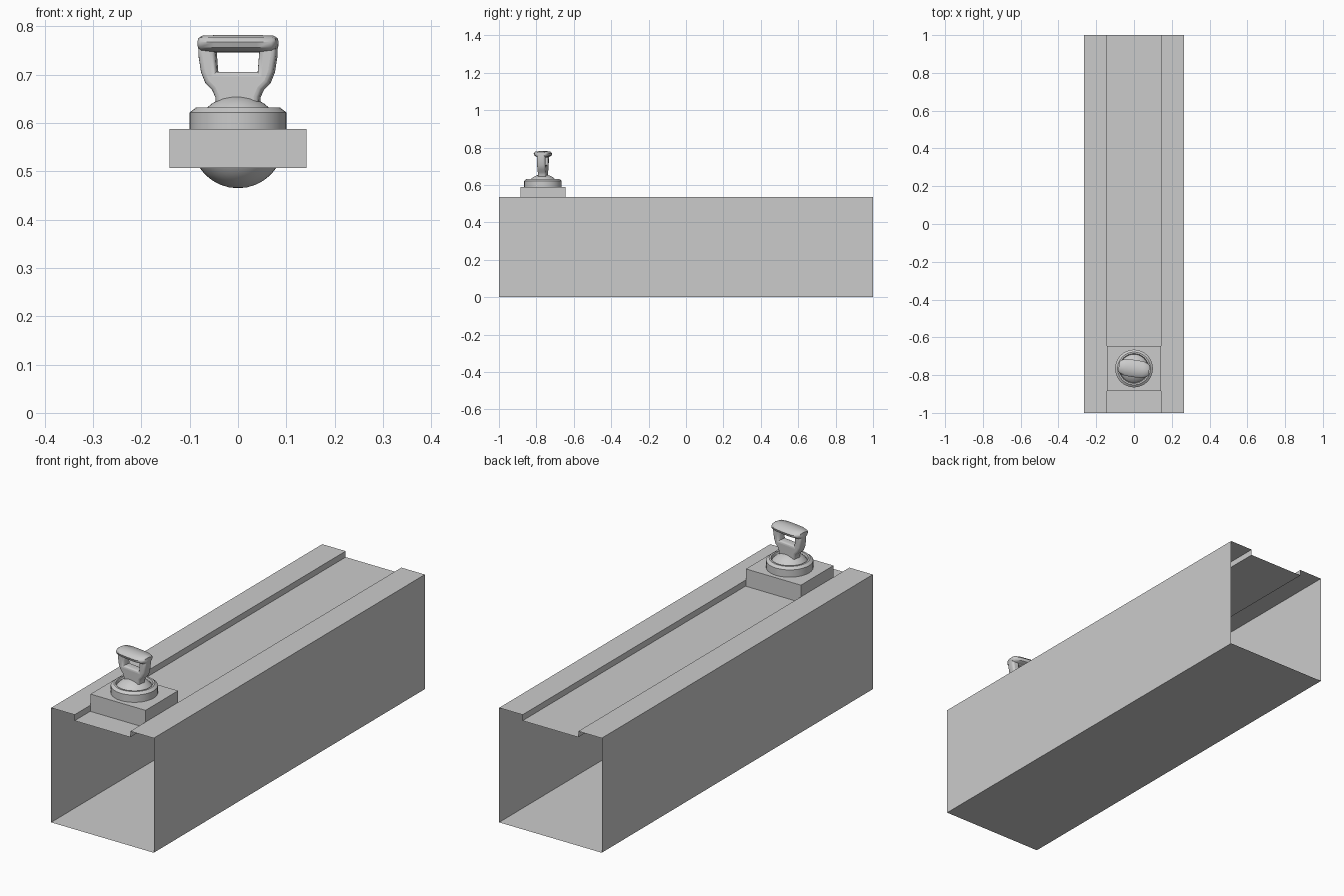
import bpy, bmesh, math
from mathutils import Matrix

if "Cube" in bpy.data.objects:
    bpy.data.objects.remove(bpy.data.objects["Cube"])

CY = -0.765  # y position of the sliding carriage


def make_obj(name, bm, smooth=None):
    bmesh.ops.recalc_face_normals(bm, faces=bm.faces)
    me = bpy.data.meshes.new(name)
    bm.to_mesh(me)
    bm.free()
    ob = bpy.data.objects.new(name, me)
    bpy.context.collection.objects.link(ob)
    if smooth:
        shade(ob, smooth)
    return ob


def shade(ob, angle):
    bpy.ops.object.select_all(action='DESELECT')
    ob.select_set(True)
    bpy.context.view_layer.objects.active = ob
    bpy.ops.object.shade_smooth_by_angle(angle=math.radians(angle))


def loft(bm, rings, closed=True):
    vs = [[bm.verts.new(p) for p in r] for r in rings]
    n = len(vs[0])
    for a, b in zip(vs, vs[1:]):
        for i in range(n):
            j = (i + 1) % n
            bm.faces.new((a[i], a[j], b[j], b[i]))
    if closed:
        bm.faces.new(vs[0][::-1])
        bm.faces.new(vs[-1])


# rail: thin open-ended tube with a shallow groove in its top
half = [(0.265, 0), (0.265, 0.535), (0.144, 0.535), (0.144, 0.507)]
section = half + [(-x, z) for x, z in reversed(half)]
bm = bmesh.new()
loft(bm, [[(x, y, z) for x, z in section] for y in (-1, 1)], closed=False)
make_obj("rail", bm)

# sliding block seated in the groove
bm = bmesh.new()
bmesh.ops.create_cube(bm, size=1, matrix=Matrix.Translation((0, CY, 0.5475))
                      @ Matrix.Diagonal((0.284, 0.24, 0.081, 1)))
make_obj("slider_block", bm)

# ball joint
bm = bmesh.new()
bmesh.ops.create_uvsphere(bm, u_segments=32, v_segments=16, radius=0.096,
                          matrix=Matrix.Translation((0, CY, 0.561)))
make_obj("ball", bm, 40)

# collar around the ball
collar = [(0.082, 0.588), (0.1, 0.588), (0.1, 0.622), (0.087, 0.632),
          (0.079, 0.632), (0.074, 0.616), (0.074, 0.588)]
bm = bmesh.new()
N = 32
loft(bm, [[(r * math.cos(t * math.tau / N), CY + r * math.sin(t * math.tau / N), z)
           for t in range(N)] for r, z in collar], closed=False)
make_obj("collar", bm, 25)

# handle frame: silhouette with a hand hole, extruded and rounded
R = 0.01
outer = [(0.034, 0.63), (0.036, 0.656), (0.044, 0.674), (0.058, 0.688), (0.066, 0.708),
         (0.071, 0.74), (0.071, 0.758), (0.062, 0.767)]
outer += [(-x, z) for x, z in reversed(outer)]
hole = [(0.053, 0.694), (0.062, 0.756), (-0.062, 0.756), (-0.053, 0.694)]
cu = bpy.data.curves.new("handle_frame", 'CURVE')
cu.dimensions = '2D'
cu.fill_mode = 'BOTH'
cu.extrude = 0.012
cu.bevel_depth = R
cu.bevel_resolution = 2
hole = [(0.044, 0.704), (0.049, 0.748), (-0.049, 0.748), (-0.044, 0.704)]


def inset(pts, d):
    # grow the hole so the rounded edge lands on the measured opening
    return [(x + math.copysign(d, x), z + (d if z > 0.73 else -d)) for x, z in pts]


for pts in (outer, inset(hole, R * 0.8)):
    sp = cu.splines.new('POLY')
    sp.points.add(len(pts) - 1)
    for p, (x, z) in zip(sp.points, pts):
        p.co = (x, z, 0, 1)
    sp.use_cyclic_u = True
tmp = bpy.data.objects.new("handle_frame", cu)
bpy.context.collection.objects.link(tmp)
bpy.context.view_layer.update()
me = bpy.data.meshes.new_from_object(tmp.evaluated_get(bpy.context.evaluated_depsgraph_get()))
bpy.data.objects.remove(tmp)
frame = bpy.data.objects.new("handle_frame", me)
bpy.context.collection.objects.link(frame)
frame.rotation_euler = (math.pi / 2, 0, math.radians(-8))
frame.location = (0, CY, 0)
shade(frame, 40)

# grip: wide mushroom-shaped bar along the handle top
shape = [(-0.025, 0.748), (-0.041, 0.756), (-0.046, 0.768), (-0.036, 0.778), (0, 0.782),
         (0.036, 0.778), (0.046, 0.768), (0.041, 0.756), (0.025, 0.748)]
stations = [(-0.081, 0.55, 0.7), (-0.074, 0.76, 0.93), (-0.045, 0.96, 1), (0, 1, 1),
            (0.045, 0.96, 1), (0.074, 0.76, 0.93), (0.081, 0.55, 0.7)]
bm = bmesh.new()
loft(bm, [[(x, y * sy, 0.765 + (z - 0.765) * sz) for y, z in shape] for x, sy, sz in stations])
grip = make_obj("handle_grip", bm, 40)
grip.rotation_euler.z = math.radians(-8)
grip.location.y = CY
